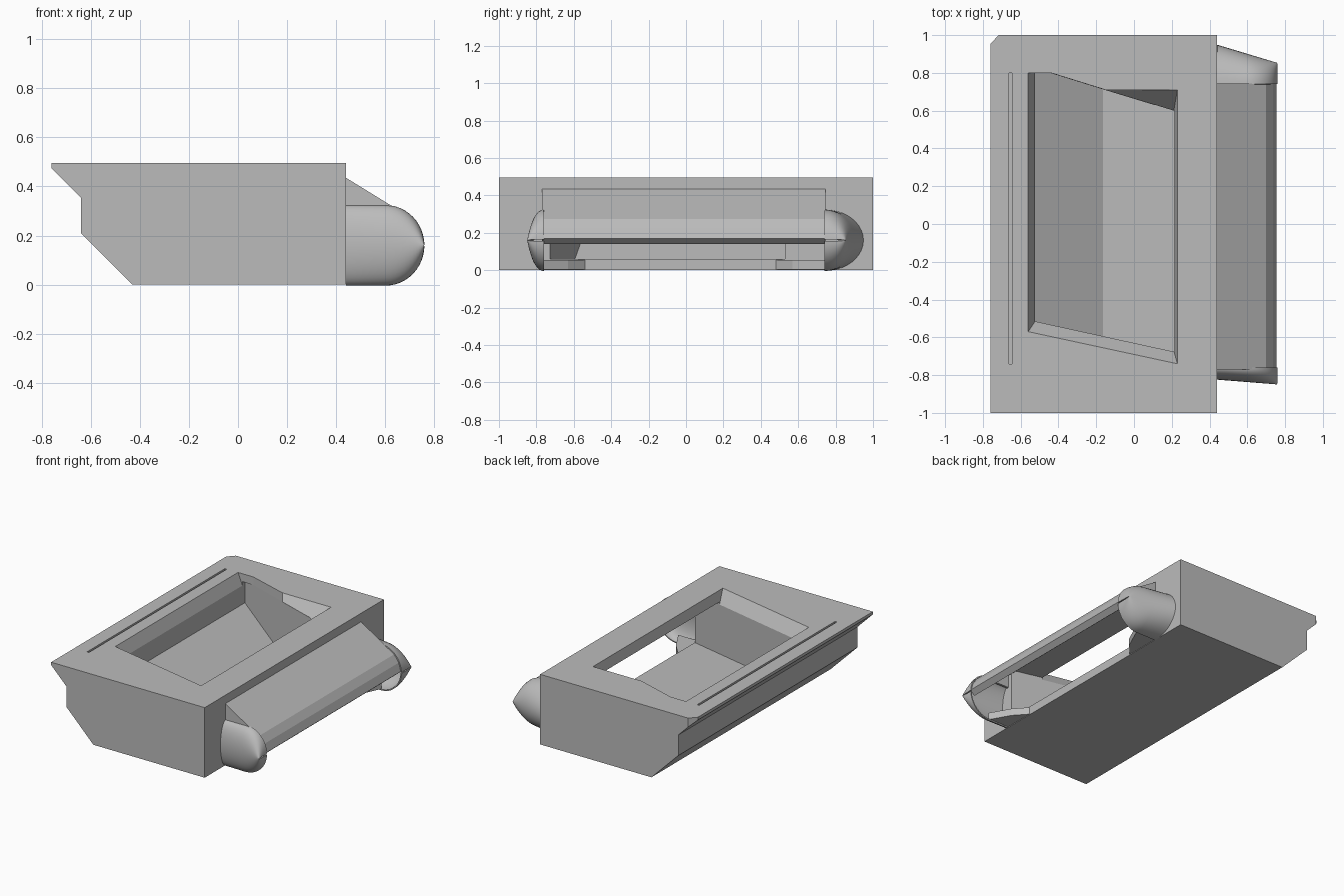
import bpy, bmesh
from math import sin, cos, pi, sqrt, radians

cube = bpy.data.objects.get("Cube")
if cube:
    bpy.data.objects.remove(cube, do_unlink=True)

grey = bpy.data.materials.new("plain_grey")
grey.use_nodes = True
colour = (0.5, 0.5, 0.5, 1)
grey.diffuse_color = colour
grey.node_tree.nodes["Principled BSDF"].inputs["Base Color"].default_value = colour


def loft(name, rings, closed=True):
    """Skin a list of equal point rings; closed rings get end caps."""
    bm = bmesh.new()
    rows = [[bm.verts.new(p) for p in ring] for ring in rings]
    n = len(rows[0])
    for a, b in zip(rows, rows[1:]):
        for i in range(n if closed else n - 1):
            j = (i + 1) % n
            bm.faces.new((a[i], a[j], b[j], b[i]))
    if closed:
        bm.faces.new(rows[0])
        bm.faces.new(rows[-1])
    bmesh.ops.recalc_face_normals(bm, faces=bm.faces[:])
    mesh = bpy.data.meshes.new(name)
    bm.to_mesh(mesh)
    bm.free()
    obj = bpy.data.objects.new(name, mesh)
    bpy.context.collection.objects.link(obj)
    mesh.materials.append(grey)
    return obj


def extrude_y(name, profile, low, high):
    """Extrude an xz profile; the ends may slant as functions of x."""
    return loft(name, [[(x, end(x), z) for x, z in profile] for end in (low, high)])


def extrude_z(name, plan, low, high):
    return loft(name, [[(x, y, z) for x, y in plan] for z in (low, high)])


def apply_modifiers(obj):
    bpy.ops.object.select_all(action='DESELECT')
    obj.select_set(True)
    bpy.context.view_layer.objects.active = obj
    for m in list(obj.modifiers):
        bpy.ops.object.modifier_apply(modifier=m.name)


def cut(obj, cutter):
    cutter.hide_render = True
    mod = obj.modifiers.new("cut", 'BOOLEAN')
    mod.operation = 'DIFFERENCE'
    mod.solver = 'EXACT'
    mod.object = cutter
    apply_modifiers(obj)
    bpy.data.objects.remove(cutter, do_unlink=True)


# Main housing with overhanging lip and undercut
housing = extrude_y("housing", [(-0.76, 0.495), (-0.76, 0.475), (-0.64, 0.355), (-0.64, 0.21),
                                (-0.43, 0), (0.44, 0), (0.44, 0.495)],
                    lambda x: -1, lambda x: 1)

# Clipped corner of the lip
cut(housing, extrude_z("corner_cutter", [(-0.80, 0.91), (-0.68, 1.04), (-0.80, 1.04)], -0.1, 0.6))

# Inner chute with slanted side walls and sloped floor
cut(housing, extrude_y("chute_cutter", [(-0.165, 0.06), (0.5, 0.06), (0.5, 0.37), (0.42, 0.42),
                                        (-0.525, 0.44), (-0.525, 0.28)],
                       lambda x: -0.63 - 0.219 * x, lambda x: 0.665 - 0.3077 * x))

# Bevelled mouth in the top
rim = [(-0.56, 0.8), (-0.44, 0.8), (-0.15, 0.71), (0.23, 0.71), (0.23, -0.74), (-0.56, -0.57)]
throat = [(-0.52, 0.8), (-0.44, 0.798), (-0.15, 0.708), (0.21, 0.598), (0.21, -0.67), (-0.52, -0.51)]
cut(housing, loft("mouth_cutter", [[(x, y, z) for x, y in plan]
                                   for plan, z in ((rim, 0.6), (rim, 0.495), (throat, 0.40))]))

# Narrow slot along the lip
cut(housing, extrude_z("slot_cutter", [(-0.662, -0.74), (-0.647, -0.74), (-0.647, 0.8), (-0.662, 0.8)],
                       0.44, 0.6))

# Sloping hood over the outlet
hood = extrude_y("hood", [(0.44, 0.435), (0.70, 0.275), (0.735, 0.225), (0.755, 0.17),
                          (0.72, 0.14), (0.69, 0.235), (0.44, 0.39)],
                 lambda x: -0.77, lambda x: 0.745)


def pod(name, side, base, root, tip):
    """Rounded half-tube shell at one end of the outlet."""
    rings = []
    for i in range(17):
        # stations bunch up towards the round nose
        x = 0.44 + 0.16 * i / 4 if i <= 4 else 0.6 + 0.155 * sin(pi / 2 * (i - 4) / 12)
        h = 0.16 if x <= 0.6 else max(0.004, 0.16 * sqrt(max(0, 1 - ((x - 0.6) / 0.155) ** 2)))
        out = root + (tip - root) * (x - 0.44) / 0.315
        ring = []
        for k in range(21):
            t = pi / 2 - pi * k / 20
            ring.append((x, side * (base + (out - base) * cos(t)), 0.16 + h * sin(t)))
        rings.append(ring)
    obj = loft(name, rings, closed=False)
    solid = obj.modifiers.new("shell", 'SOLIDIFY')
    solid.thickness = 0.008
    solid.offset = 0
    apply_modifiers(obj)
    bpy.ops.object.shade_smooth_by_angle(angle=radians(35))


pod("pod_back", 1, 0.74, 0.945, 0.85)
pod("pod_front", -1, 0.76, 0.82, 0.845)

# Cheeks closing the hood ends, and floor gussets easing the pods into the outlet
for label, side, edge, inner in (("back", 1, 0.745, 0.48), ("front", -1, 0.77, 0.54)):
    ends = sorted((side * edge, side * (edge - 0.015)))
    extrude_y("cheek_" + label, [(0.44, 0.43), (0.70, 0.27), (0.735, 0.225), (0.69, 0.24),
                                 (0.6, 0.30), (0.44, 0.30)],
              lambda x: ends[0], lambda x: ends[1])
    extrude_z("gusset_" + label, [(0.44, side * inner), (0.52, side * (inner + 0.09)),
                                  (0.60, side * edge), (0.44, side * edge)], 0.004, 0.055)
